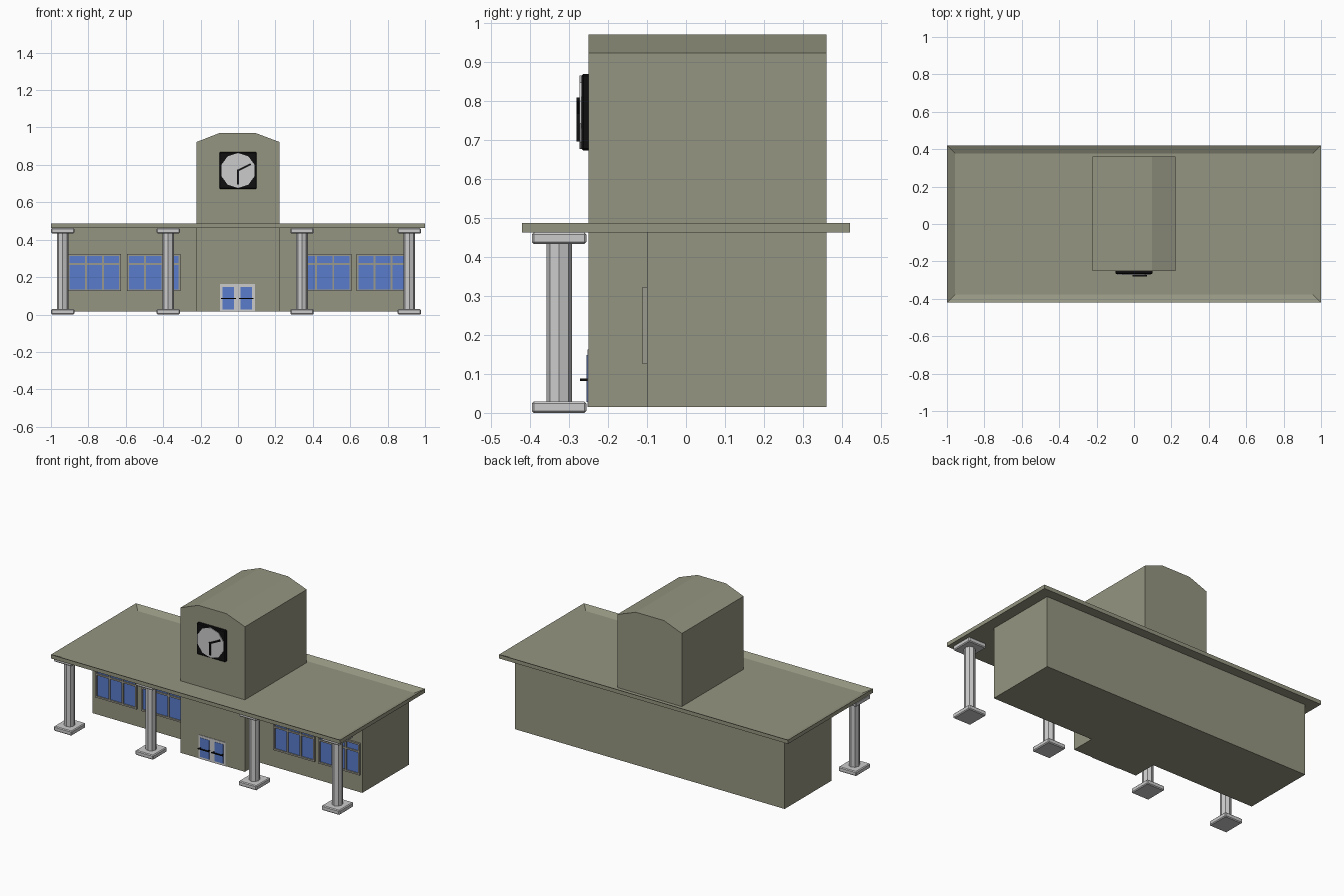
import bpy, bmesh, math
from mathutils import Matrix, Vector

if "Cube" in bpy.data.objects:
    bpy.data.objects.remove(bpy.data.objects["Cube"])


def material(name, rgb):
    m = bpy.data.materials.new(name)
    m.diffuse_color = (*rgb, 1)
    m.use_nodes = True
    m.node_tree.nodes["Principled BSDF"].inputs["Base Color"].default_value = m.diffuse_color
    return m


OLIVE = material("olive_wall", (0.30, 0.30, 0.22))
GLASS = material("blue_glass", (0.10, 0.20, 0.60))
FRAME = material("window_frame", (0.33, 0.32, 0.27))
BLACK = material("black", (0.005, 0.005, 0.005))


def finish(bm, name, mat=None):
    bmesh.ops.recalc_face_normals(bm, faces=bm.faces)
    me = bpy.data.meshes.new(name)
    bm.to_mesh(me)
    bm.free()
    ob = bpy.data.objects.new(name, me)
    bpy.context.collection.objects.link(ob)
    if mat:
        me.materials.append(mat)
    return ob


def add_box(bm, x0, x1, y0, y1, z0, z1):
    c = Matrix.Translation(((x0 + x1) / 2, (y0 + y1) / 2, (z0 + z1) / 2))
    s = Matrix.Diagonal((x1 - x0, y1 - y0, z1 - z0, 1))
    bmesh.ops.create_cube(bm, size=1, matrix=c @ s)


def boxes(name, specs, mat=None, bevel=0):
    bm = bmesh.new()
    for s in specs:
        add_box(bm, *s)
    if bevel:
        bmesh.ops.bevel(bm, geom=bm.edges[:], offset=bevel, segments=1, affect='EDGES')
    return finish(bm, name, mat)


# Main hall
boxes("main_hall", [(-0.935, 0.93, -0.10, 0.36, 0.015, 0.463)], OLIVE)

# Flat roof with a raised rim
bm = bmesh.new()
add_box(bm, -1, 1, -0.42, 0.42, 0.462, 0.486)
top = max(bm.faces, key=lambda f: f.calc_center_median().z)
bmesh.ops.inset_region(bm, faces=[top], thickness=0.06)
bmesh.ops.translate(bm, verts=top.verts, vec=(0, 0, -0.021))
finish(bm, "flat_roof", OLIVE)

# Clock tower with a three-sided arched top
bm = bmesh.new()
outline = [(-0.223, 0.015), (0.223, 0.015), (0.223, 0.922),
           (0.095, 0.97), (-0.10, 0.97), (-0.223, 0.922)]
face = bm.faces.new([bm.verts.new((x, -0.25, z)) for x, z in outline])
ext = bmesh.ops.extrude_face_region(bm, geom=[face])
bmesh.ops.translate(bm, vec=(0, 0.61, 0),
                    verts=[v for v in ext["geom"] if isinstance(v, bmesh.types.BMVert)])
tower = finish(bm, "clock_tower", OLIVE)
if not any(abs(p.normal.y + 1) < 0.01 for p in tower.data.polygons):
    tower.data.flip_normals()

# Columns: octagonal shafts between square slabs
for i, cx in enumerate((-0.937, -0.373, 0.342, 0.916)):
    for part, z0, z1 in (("base", 0.0, 0.029), ("capital", 0.433, 0.462)):
        boxes(f"column_{part}_{i}",
              [(cx - 0.062, cx + 0.062, -0.395, -0.255, z0, z1)], bevel=0.005)
    bm = bmesh.new()
    m = Matrix.Translation((cx, -0.325, 0.231)) @ Matrix.Diagonal((0.031, 0.033, 1, 1))
    bmesh.ops.create_cone(bm, cap_ends=True, segments=8, radius1=1, radius2=1,
                          depth=0.41, matrix=m)
    finish(bm, f"column_shaft_{i}")

# Windows: four groups of three panes with a transom
for i, x0 in enumerate((-0.905, -0.588, 0.326, 0.638)):
    w, z0, z1, t = 0.275, 0.13, 0.318, 0.005
    boxes(f"window_glass_{i}", [(x0, x0 + w, -0.104, -0.098, z0, z1)], GLASS)
    bars = [(x0 + w * k / 3 - t, x0 + w * k / 3 + t, -0.112, -0.098, z0 - t, z1 + t)
            for k in range(4)]
    bars += [(x0, x0 + w, -0.111, -0.098, z - t, z + t) for z in (z0, 0.27, z1)]
    boxes(f"window_frame_{i}", bars, FRAME)

# Double door with glass and push bars
boxes("door_frame", [(-0.097, 0.09, -0.253, -0.24, 0.015, 0.163)])
boxes("door_glass", [(-0.083, -0.021, -0.2545, -0.25, 0.028, 0.148),
                     (0.014, 0.076, -0.2545, -0.25, 0.028, 0.148)], GLASS)
for side, x0, x1 in (("left", -0.09, -0.012), ("right", 0.005, 0.083)):
    boxes(f"door_handle_{side}", [
        (x0, x1, -0.272, -0.266, 0.082, 0.088),
        (x0 + 0.006, x0 + 0.012, -0.267, -0.25, 0.082, 0.088),
        (x1 - 0.012, x1 - 0.006, -0.267, -0.25, 0.082, 0.088)], BLACK)

# Clock: case, ten-sided dial and two hands
CZ = 0.77
boxes("clock_case", [(-0.10, 0.10, -0.268, -0.24, CZ - 0.098, CZ + 0.098)], BLACK, bevel=0.005)
bm = bmesh.new()
m = Matrix.Translation((0, -0.268, CZ)) @ Matrix.Rotation(math.pi / 2, 4, 'X')
bmesh.ops.create_cone(bm, cap_ends=True, segments=10, radius1=0.094, radius2=0.094,
                      depth=0.009, matrix=m)
finish(bm, "clock_dial")
for name, tip in (("clock_hand_long", Vector((0.068, 0, 0.034))),
                  ("clock_hand_short", Vector((0, 0, -0.075)))):
    hand = boxes(name, [(-0.005, tip.length, -0.006, 0.006, -0.005, 0.005)], BLACK)
    hand.location = (0, -0.274, CZ)
    hand.rotation_euler = (0, -math.atan2(tip.z, tip.x), 0)
